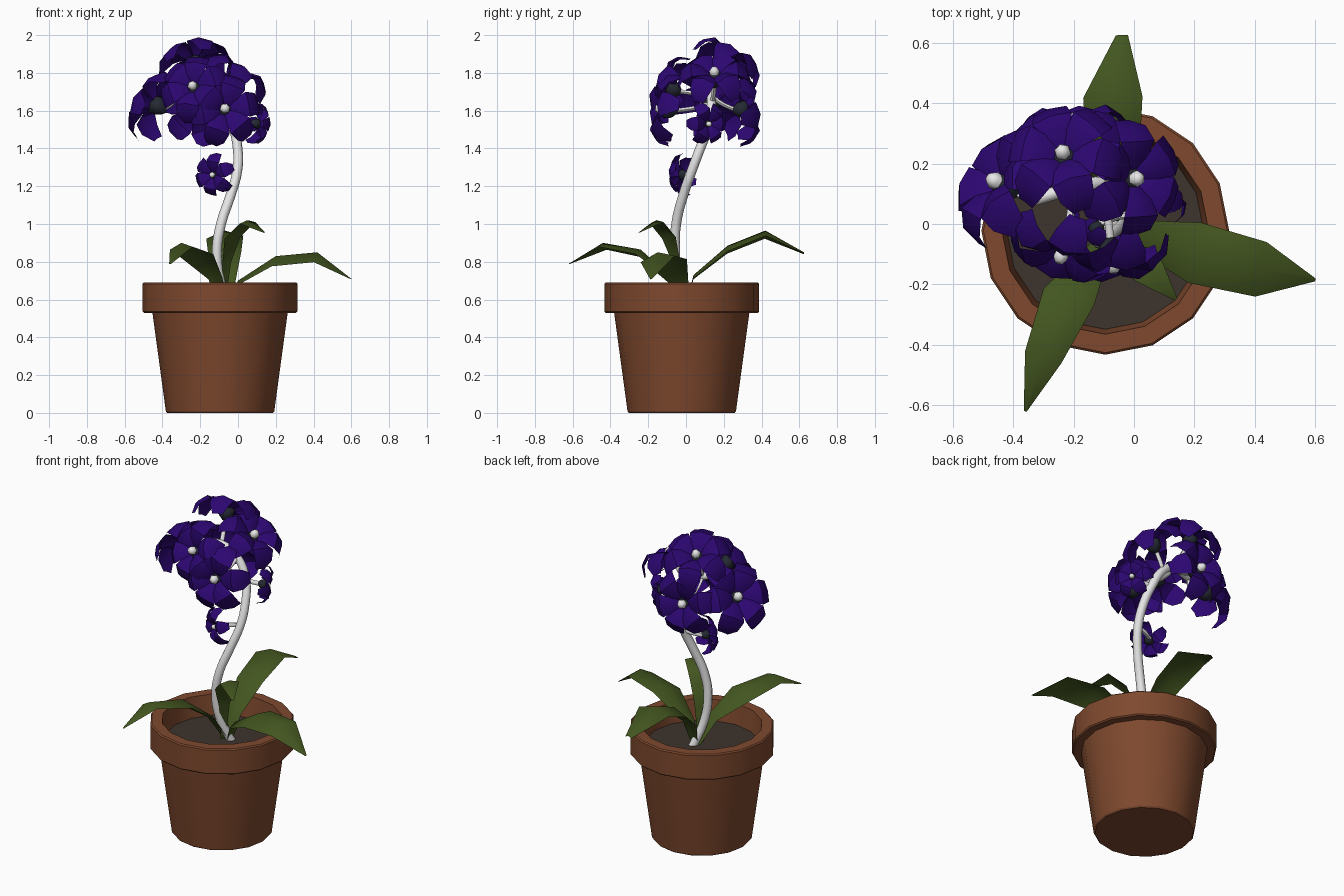
import bpy, bmesh, math
from mathutils import Vector, Matrix

if "Cube" in bpy.data.objects:
    bpy.data.objects.remove(bpy.data.objects["Cube"])

def material(name, rgb):
    m = bpy.data.materials.new(name)
    m.diffuse_color = (*rgb, 1)
    m.use_nodes = True
    m.node_tree.nodes["Principled BSDF"].inputs["Base Color"].default_value = m.diffuse_color
    return m

TERRACOTTA = material("terracotta", (0.21, 0.066, 0.027))
SOIL = material("dark soil", (0.047, 0.033, 0.025))
LEAF = material("leaf green", (0.056, 0.092, 0.014))
STEM = material("pale stem", (0.80, 0.80, 0.80))
PETAL = material("deep purple", (0.025, 0.002, 0.165))
CALYX = material("dark slate", (0.018, 0.022, 0.032))

def add_object(name, bm, mat, angle=30):
    me = bpy.data.meshes.new(name)
    bm.to_mesh(me)
    bm.free()
    ob = bpy.data.objects.new(name, me)
    bpy.context.collection.objects.link(ob)
    me.materials.append(mat)
    smooth(ob, angle)
    return ob

def smooth(ob, angle):
    bpy.ops.object.select_all(action='DESELECT')
    bpy.context.view_layer.objects.active = ob
    ob.select_set(True)
    bpy.ops.object.shade_smooth_by_angle(angle=math.radians(angle))

def lathe(name, profile, mat, sides, matrix, angle=30):
    """Revolve (radius, z) points; both ends are capped."""
    bm = bmesh.new()
    rings = []
    for r, z in profile:
        rings.append([bm.verts.new(matrix @ Vector((r * math.cos(2 * math.pi * i / sides),
                      r * math.sin(2 * math.pi * i / sides), z))) for i in range(sides)])
    for a, b in zip(rings, rings[1:]):
        for i in range(sides):
            j = (i + 1) % sides
            bm.faces.new((a[i], a[j], b[j], b[i]))
    bm.faces.new(rings[0][::-1])
    bm.faces.new(rings[-1])
    return add_object(name, bm, mat, angle)

def tube(name, points, radii, mat, res=2):
    """Smooth round tube through the given points."""
    cu = bpy.data.curves.new(name, 'CURVE')
    cu.dimensions = '3D'
    cu.bevel_depth = 1
    cu.bevel_resolution = res
    cu.resolution_u = 4
    cu.use_fill_caps = True
    sp = cu.splines.new('BEZIER')
    sp.bezier_points.add(len(points) - 1)
    for bp, p, r in zip(sp.bezier_points, points, radii):
        bp.co, bp.radius = p, r
        bp.handle_left_type = bp.handle_right_type = 'AUTO'
    ob = bpy.data.objects.new(name, cu)
    bpy.context.collection.objects.link(ob)
    cu.materials.append(mat)
    bpy.ops.object.select_all(action='DESELECT')
    bpy.context.view_layer.objects.active = ob
    ob.select_set(True)
    bpy.ops.object.convert(target='MESH')
    smooth(bpy.context.view_layer.objects.active, 60)

def strip(bm, rows):
    """Skin rows of points."""
    vs = [[bm.verts.new(p) for p in row] for row in rows]
    for a, b in zip(vs, vs[1:]):
        for i in range(len(a) - 1):
            bm.faces.new((a[i], a[i + 1], b[i + 1], b[i]))

# Pot and soil
pot_at = Matrix.Translation((-0.095, -0.0225, 0))
lathe("pot", [(0.280, 0), (0.287, 0.008), (0.358, 0.53), (0.403, 0.53), (0.41, 0.537), (0.41, 0.683),
              (0.403, 0.69), (0.342, 0.69), (0.325, 0.55)], TERRACOTTA, 16, pot_at)
lathe("soil", [(0.322, 0.552), (0.326, 0.565)], SOIL, 16, pot_at)

# Main stem, arching over at the top
stem_path = [Vector(p) for p in (
    (-0.05, 0.01, 0.55), (-0.095, -0.04, 0.70), (-0.112, -0.058, 0.86), (-0.09, -0.052, 1.0),
    (-0.04, -0.015, 1.15), (-0.004, 0.03, 1.28), (-0.002, 0.075, 1.40), (-0.03, 0.12, 1.52),
    (-0.10, 0.135, 1.64), (-0.20, 0.12, 1.70), (-0.33, 0.08, 1.70))]
tube("main_stem", stem_path, [0.026] * 8 + [0.025, 0.024, 0.02], STEM)

# Leaves: arched sheets with a raised midrib, thin and closed underneath
def leaf(name, points, widths, side, ridge=0.035):
    side = Vector(side)
    bm = bmesh.new()
    rows = []
    for p, w in zip(points, widths):
        c = Vector(p)
        fold = Vector((0, 0, -ridge * min(1, w / 0.08)))
        rows.append([c - side * w + fold, c, c + side * w + fold])
    strip(bm, rows)
    bmesh.ops.recalc_face_normals(bm, faces=bm.faces[:])
    if sum(f.normal.z for f in bm.faces) < 0:
        bmesh.ops.reverse_faces(bm, faces=bm.faces[:])
    add_object(name, bm, LEAF, 80)

leaf("right_leaf", [(-0.06, 0.0, 0.57), (0.0, -0.03, 0.70), (0.20, -0.095, 0.83),
                    (0.42, -0.15, 0.85), (0.60, -0.185, 0.71)],
     [0.02, 0.045, 0.105, 0.095, 0.005], (0.2, 0.95, 0.18))
leaf("front_leaf", [(-0.07, -0.01, 0.57), (-0.12, -0.09, 0.73), (-0.215, -0.24, 0.865),
                    (-0.30, -0.44, 0.90), (-0.36, -0.62, 0.79)],
     [0.02, 0.04, 0.09, 0.065, 0.005], (0.93, -0.3, 0.12))
leaf("back_leaf", [(-0.06, 0.0, 0.57), (-0.055, 0.04, 0.73), (-0.07, 0.22, 0.885),
                   (-0.07, 0.42, 0.965), (-0.04, 0.625, 0.85)],
     [0.02, 0.045, 0.088, 0.098, 0.02], (1, 0.03, 0.08))
leaf("small_upper_leaf", [(-0.08, -0.03, 0.58), (-0.06, -0.05, 0.80), (-0.03, -0.09, 0.94),
                          (0.05, -0.155, 1.02), (0.14, -0.25, 0.955)],
     [0.015, 0.03, 0.055, 0.055, 0.005], (0.75, 0.65, 0.08), 0.02)

# Flowers: six curled petals, pale centre, dark calyx and a pale stalk
#   petal rows: (distance out, height, half width, ridge height)
PETAL_ROWS = [(0.015, -0.025, 0.014, 0.002), (0.065, 0.012, 0.044, 0.014), (0.122, 0.02, 0.066, 0.02),
              (0.170, -0.014, 0.056, 0.016), (0.188, -0.072, 0.028, 0.004)]

def flower(name, centre, normal, size, joint, spin=0):
    n = Vector(normal).normalized()
    c = Vector(centre)
    mat = (Matrix.Translation(c) @ n.to_track_quat('Z', 'Y').to_matrix().to_4x4()
           @ Matrix.Rotation(math.radians(spin), 4, 'Z') @ Matrix.Scale(size, 4))
    bm = bmesh.new()
    for k in range(6):
        turn = mat @ Matrix.Rotation(k * math.pi / 3, 4, 'Z')
        lift = 0.006 * (k % 2)      # neighbours overlap
        strip(bm, [[turn @ Vector((r, w, z + lift)), turn @ Vector((r, 0, z + lift + h)),
                    turn @ Vector((r, -w, z + lift))] for r, z, w, h in PETAL_ROWS])
    bmesh.ops.reverse_faces(bm, faces=[f for f in bm.faces if f.normal.dot(n) < 0])
    bm.normal_update()
    if sum(f.normal.dot(n) for f in bm.faces) < 0:
        bmesh.ops.reverse_faces(bm, faces=bm.faces[:])
    add_object(name + "_petals", bm, PETAL, 50)
    lathe(name + "_centre", [(0.02, -0.03), (0.027, 0.012), (0.014, 0.032)], STEM, 6, mat, 70)
    lathe(name + "_calyx", [(0.014, -0.085), (0.04, -0.06), (0.05, -0.02), (0.02, 0.0)], CALYX, 6, mat, 70)
    back = mat @ Vector((0, 0, -0.07))
    a = stem_path[joint]
    mid = (a + back) / 2 + n * -0.02 * size
    tube(name + "_stalk", [a, mid, back], [0.013] * 3, STEM, 1)

flower("front_flower", (-0.07, -0.13, 1.61), (0.1, -0.97, 0.15), 1.02, 8, 10)
flower("front_upper_flower", (-0.24, -0.10, 1.73), (-0.25, -0.85, 0.4), 0.98, 9, 25)
flower("right_upper_flower", (0.005, 0.15, 1.80), (0.55, -0.02, 0.83), 1.02, 8, 5)
flower("top_flower", (-0.235, 0.235, 1.885), (-0.15, 0.47, 0.87), 1.03, 9, 30)
flower("left_flower", (-0.455, 0.14, 1.645), (-0.65, 0.38, 0.45), 1.1, 10, 0)
flower("back_flower", (-0.21, 0.335, 1.61), (-0.08, 0.95, 0.1), 1.03, 9, 15)
flower("small_right_flower", (0.115, 0.12, 1.53), (0.85, 0.45, -0.1), 0.6, 7, 0)
flower("small_lower_flower", (-0.135, -0.035, 1.26), (-0.5, -0.85, -0.05), 0.6, 5, 20)
